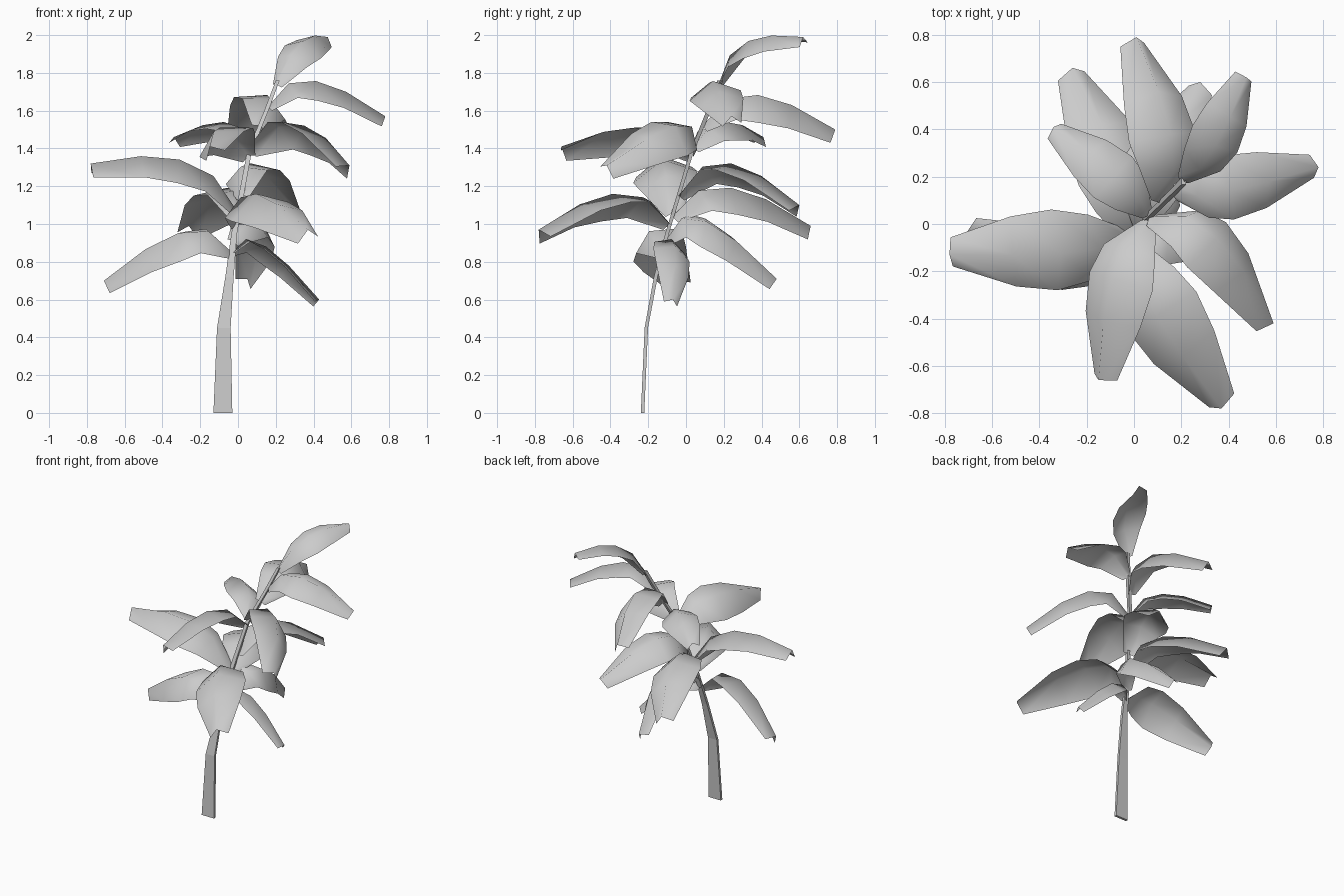
import bpy, bmesh
from mathutils import Vector, Matrix

cube = bpy.data.objects.get("Cube")
if cube:
    bpy.data.objects.remove(cube, do_unlink=True)

# One plain colour for the whole plant
grey = bpy.data.materials.new("light_grey")
grey.use_nodes = True
colour = (0.6, 0.6, 0.6, 1)
grey.diffuse_color = colour
grey.node_tree.nodes["Principled BSDF"].inputs["Base Color"].default_value = colour


def make_object(name, rings, closed):
    """Skin a sequence of equal-sized cross-sections."""
    bm = bmesh.new()
    rows = [[bm.verts.new(p) for p in ring] for ring in rings]
    count = len(rows[0])
    for low, high in zip(rows, rows[1:]):
        for i in range(count if closed else count - 1):
            j = (i + 1) % count
            bm.faces.new((low[i], low[j], high[j], high[i]))
    if closed:
        bm.faces.new(rows[0][::-1])
        bm.faces.new(rows[-1])
        bmesh.ops.recalc_face_normals(bm, faces=bm.faces)
    mesh = bpy.data.meshes.new(name)
    bm.to_mesh(mesh)
    bm.free()
    mesh.materials.append(grey)
    for face in mesh.polygons:
        face.use_smooth = not closed
    obj = bpy.data.objects.new(name, mesh)
    bpy.context.collection.objects.link(obj)


# Leaning stem, broad and flat at the foot: centre, half width, half depth
stem = [
    ((-0.08, -0.23, 0), 0.05, 0.009),
    ((-0.075, -0.21, 0.45), 0.036, 0.009),
    ((-0.045, -0.16, 0.72), 0.022, 0.01),
    ((-0.02, -0.1, 0.95), 0.015, 0.01),
    ((0.06, 0.03, 1.38), 0.012, 0.01),
    ((0.15, 0.12, 1.6), 0.011, 0.012),
    ((0.21, 0.18, 1.76), 0.01, 0.014),
]
corners = [(-1, -1), (1, -1), (1, 1), (-1, 1)]
make_object("stem", [[Vector(c) + Vector((a * sx, b * sy, 0)) for sx, sy in corners]
                     for c, a, b in stem], True)


def on_stem(z):
    """Point on the stem at a given height."""
    for (low, _, _), (high, _, _) in zip(stem, stem[1:]):
        if z <= high[2]:
            return Vector(low).lerp(Vector(high), (z - low[2]) / (high[2] - low[2]))
    return Vector(stem[-1][0])


# Shared leaf outline: distance along, arch, half width, fold depth
outline = [
    (0, 0, 0.055, 0.035),
    (0.17, 0.85, 0.18, 0.1),
    (0.4, 1, 0.222, 0.125),
    (0.66, 0.72, 0.193, 0.11),
    (1, 0, 0.08, 0.082),
]


def make_leaf(name, height, tip, arch, roll):
    """Arched, folded leaf; a positive roll drops its left edge."""
    base, tip = on_stem(height), Vector(tip)
    flat = Vector((tip.x - base.x, tip.y - base.y, 0))
    size = flat.length
    left = Vector((-flat.y, flat.x, 0)).normalized()
    turn = Matrix.Rotation(-roll, 3, flat.normalized())
    lean, across = turn @ Vector((0, 0, arch)), turn @ left
    spine = [base.lerp(tip, t) + lean * rise for t, rise, _, _ in outline]
    rings = []
    for i, (_, _, half, fold) in enumerate(outline):
        along = (spine[min(i + 1, len(spine) - 1)] - spine[max(i - 1, 0)]).normalized()
        side = across * half * size
        down = along.cross(across).normalized() * -fold * size
        rings.append([spine[i] + side + down, spine[i], spine[i] - side + down])
    make_object(name, rings, False)


# Leaves from the bottom up: stem height, tip, arch, roll
leaves = [
    ("low_right_leaf", 0.85, (-0.71, -0.04, 0.7), 0.19, 0.55),
    ("low_left_leaf", 0.85, (0.43, -0.07, 0.6), 0.14, 0.35),
    ("low_back_leaf", 0.91, (0.05, 0.48, 0.71), 0.22, -0.6),
    ("low_front_leaf", 1.0, (0.37, -0.78, 0.97), 0.18, -0.3),
    ("back_right_leaf", 1.04, (-0.26, 0.66, 0.99), 0.18, -0.3),
    ("wide_right_leaf", 1.06, (-0.78, -0.13, 1.32), 0.18, 0.18),
    ("back_left_leaf", 1.15, (0.28, 0.6, 1.1), 0.2, 0.3),
    ("high_front_leaf", 1.36, (-0.15, -0.66, 1.41), 0.15, -0.5),
    ("front_left_leaf", 1.39, (0.59, -0.42, 1.31), 0.2, 0.62),
    ("high_right_leaf", 1.4, (-0.34, 0.41, 1.46), 0.12, -0.25),
    ("high_back_leaf", 1.52, (0.01, 0.79, 1.5), 0.19, -0.45),
    ("high_left_leaf", 1.62, (0.78, 0.24, 1.57), 0.16, -0.2),
    ("top_leaf", 1.74, (0.475, 0.62, 1.99), 0.135, -0.3),
]
for leaf in leaves:
    make_leaf(*leaf)
